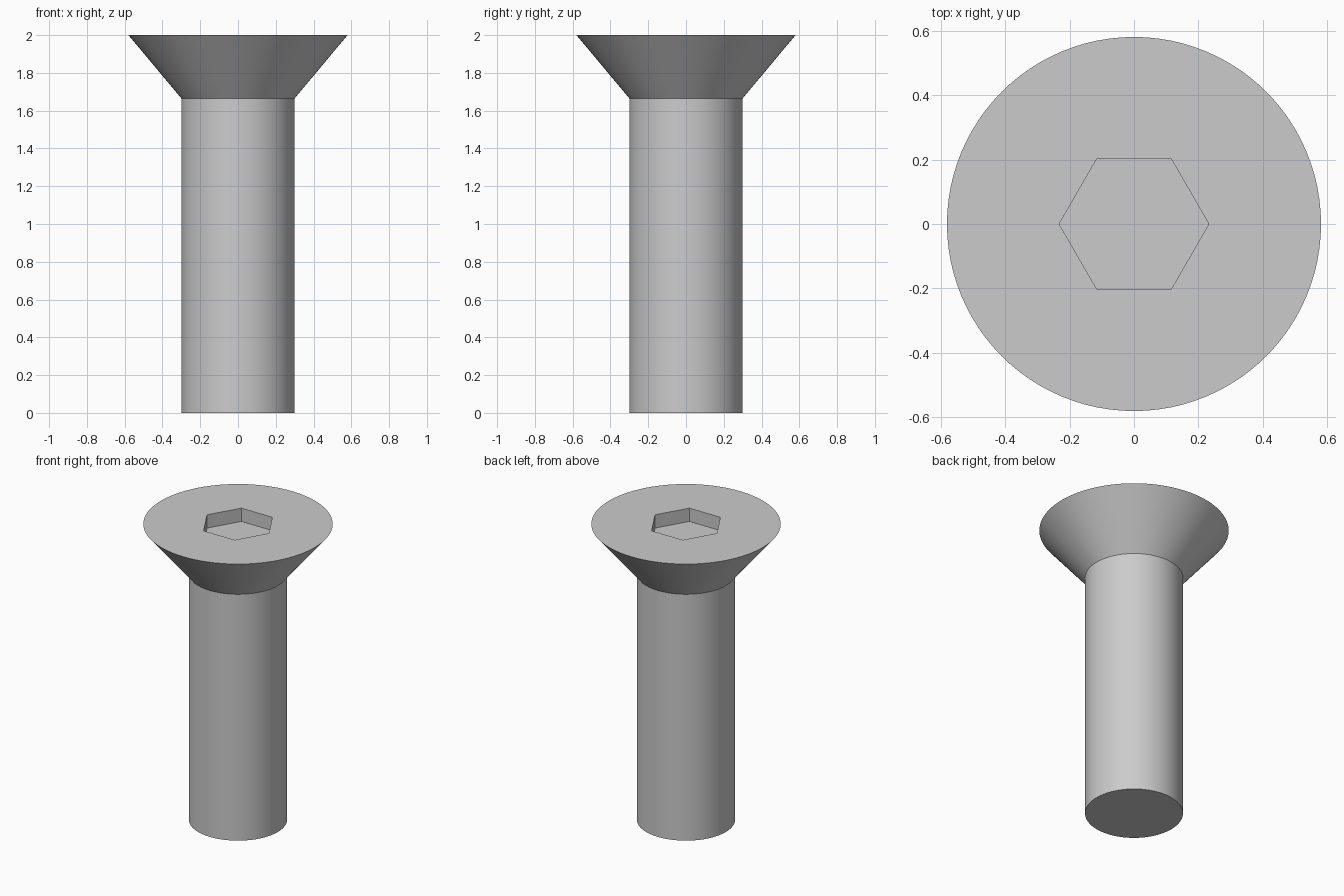
import bpy, bmesh
from math import cos, sin, tau, radians

cube = bpy.data.objects.get("Cube")
if cube:
    bpy.data.objects.remove(cube, do_unlink=True)

SEGMENTS = 96
SHANK_R, HEAD_R = 0.30, 0.58
NECK_Z, TOP_Z = 1.665, 2.0
SOCKET_R, SOCKET_DEPTH = 0.232, 0.09

steel = bpy.data.materials.new("grey steel")
steel.use_nodes = True
grey = (0.6, 0.6, 0.6, 1)
steel.diffuse_color = grey
steel.node_tree.nodes["Principled BSDF"].inputs["Base Color"].default_value = grey


def lathe(name, profile, sides):
    """Closed solid of revolution from (radius, z) points, bottom to top."""
    bm = bmesh.new()
    rings = [[bm.verts.new((r * cos(tau * i / sides), r * sin(tau * i / sides), z))
              for i in range(sides)] for r, z in profile]
    for low, high in zip(rings, rings[1:]):
        for i in range(sides):
            j = (i + 1) % sides
            bm.faces.new((low[i], low[j], high[j], high[i]))
    bm.faces.new(rings[0][::-1])
    bm.faces.new(rings[-1])
    mesh = bpy.data.meshes.new(name)
    bm.to_mesh(mesh)
    bm.free()
    mesh.materials.append(steel)
    obj = bpy.data.objects.new(name, mesh)
    bpy.context.collection.objects.link(obj)
    return obj


# Shank and countersunk head as one turned body
screw = lathe("countersunk_screw",
              [(SHANK_R, 0), (SHANK_R, NECK_Z), (HEAD_R, TOP_Z)], SEGMENTS)

# Hexagonal drive socket cut into the head
cutter = lathe("socket_cutter",
               [(SOCKET_R, TOP_Z - SOCKET_DEPTH), (SOCKET_R, TOP_Z + 0.1)], 6)
cutter.hide_render = True

bpy.ops.object.select_all(action="DESELECT")
screw.select_set(True)
bpy.context.view_layer.objects.active = screw
cut = screw.modifiers.new("hex socket", "BOOLEAN")
cut.operation = "DIFFERENCE"
cut.solver = "EXACT"
cut.object = cutter
bpy.ops.object.modifier_apply(modifier=cut.name)
bpy.data.objects.remove(cutter, do_unlink=True)

# Round sides smooth, rims and socket edges crisp
bpy.ops.object.shade_smooth_by_angle(angle=radians(30))
